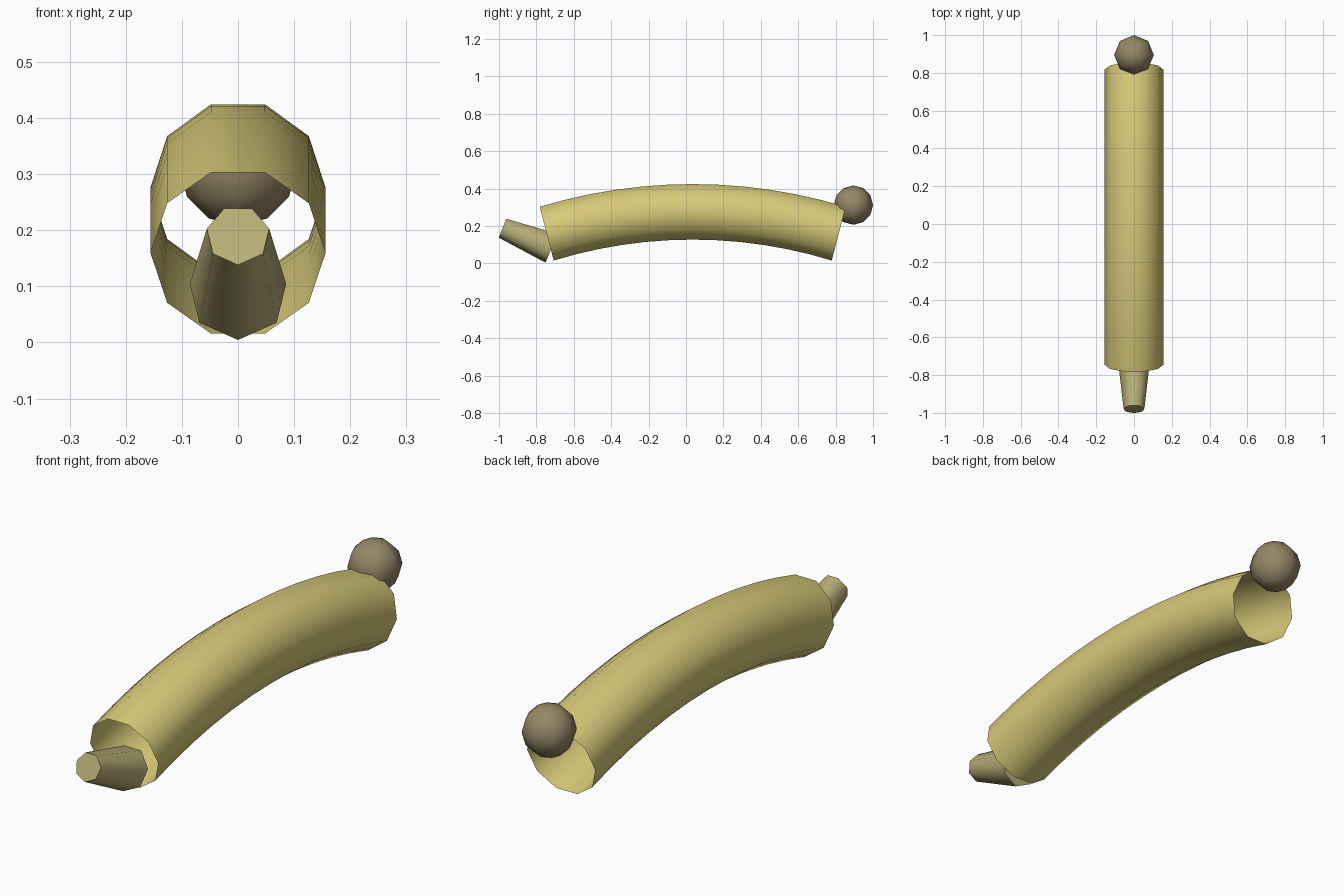
import bpy, bmesh, math
from mathutils import Vector, Matrix

if "Cube" in bpy.data.objects:
    bpy.data.objects.remove(bpy.data.objects["Cube"])


def material(name, rgb):
    m = bpy.data.materials.new(name)
    m.diffuse_color = (*rgb, 1)
    m.use_nodes = True
    m.node_tree.nodes["Principled BSDF"].inputs["Base Color"].default_value = m.diffuse_color
    return m


def finish(bm, name, mat):
    me = bpy.data.meshes.new(name)
    bmesh.ops.recalc_face_normals(bm, faces=bm.faces)
    bm.to_mesh(me)
    bm.free()
    me.materials.append(mat)
    ob = bpy.data.objects.new(name, me)
    bpy.context.collection.objects.link(ob)
    bpy.ops.object.select_all(action='DESELECT')
    ob.select_set(True)
    bpy.context.view_layer.objects.active = ob
    bpy.ops.object.shade_smooth_by_angle(angle=math.radians(65))
    return ob


yellow = material("straw_yellow", (0.68, 0.59, 0.19))
khaki = material("dull_khaki", (0.47, 0.42, 0.18))
brown = material("dusty_brown", (0.30, 0.24, 0.135))

# Arched tube: open ended, ten sides, swept along a shallow arc
SIDES, STEPS, R, MID_Y, TOP_Z = 10, 12, 0.156, 0.036, 0.276
ARC_R, HALF = 2.67, math.radians(17)
bm = bmesh.new()
rings = []
for i in range(STEPS + 1):
    a = HALF * (2 * i / STEPS - 1)
    centre = Vector((0, MID_Y + ARC_R * math.sin(a), TOP_Z - ARC_R * (1 - math.cos(a))))
    tilt = a * 0.86
    up = Vector((0, math.sin(tilt), math.cos(tilt)))
    ring = []
    for k in range(SIDES):
        t = math.tau * k / SIDES
        ring.append(bm.verts.new(centre + Vector((R * math.cos(t), 0, 0)) + up * R * math.sin(t)))
    rings.append(ring)
for r0, r1 in zip(rings, rings[1:]):
    for k in range(SIDES):
        n = (k + 1) % SIDES
        bm.faces.new((r0[k], r0[n], r1[n], r1[k]))
finish(bm, "arched_tube", yellow)

# Tapered stub at the front: seven sides, one corner pointing down
big, small = Vector((0, -0.718, 0.086)), Vector((0, -0.980, 0.191))
axis = (small - big).normalized()
up = Vector((1, 0, 0)).cross(axis)
if up.z < 0:
    up = -up
bm = bmesh.new()
ends = []
for c, r in ((big, 0.088), (small, 0.057)):
    ends.append([bm.verts.new(c + Vector((r * math.sin(t), 0, 0)) - up * r * math.cos(t))
                 for t in (math.tau * k / 7 for k in range(7))])
for k in range(7):
    n = (k + 1) % 7
    bm.faces.new((ends[0][k], ends[0][n], ends[1][n], ends[1][k]))
for e in ends:
    bm.faces.new(e)
finish(bm, "tapered_stub", khaki)

# Ball on the back end
bm = bmesh.new()
bmesh.ops.create_uvsphere(bm, u_segments=8, v_segments=6, radius=0.105,
                          matrix=Matrix.Translation((0, 0.895, 0.312)))
finish(bm, "end_ball", brown)
